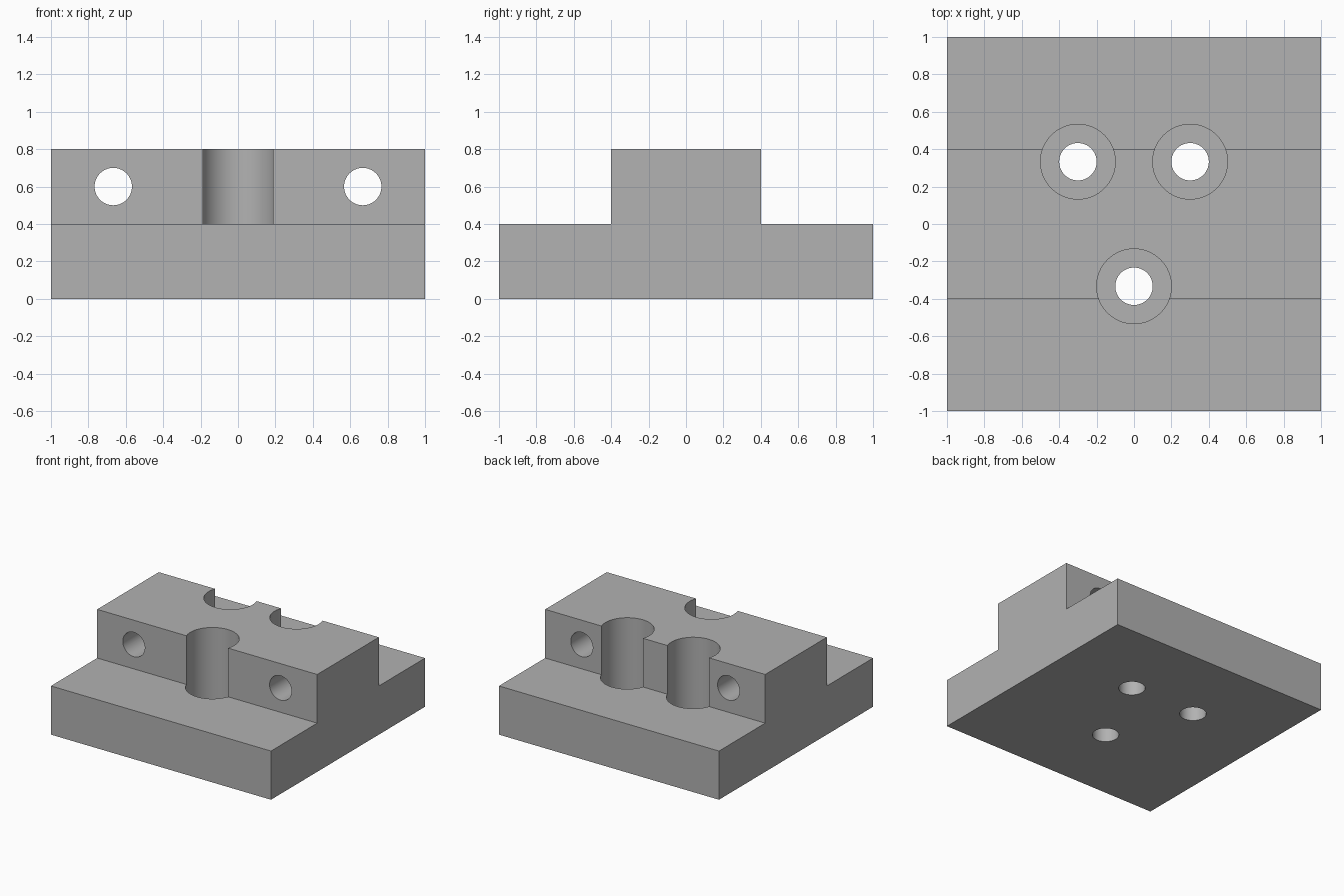
import bpy
import bmesh
from math import pi, radians
from mathutils import Matrix

if "Cube" in bpy.data.objects:
    bpy.data.objects.remove(bpy.data.objects["Cube"], do_unlink=True)

grey = bpy.data.materials.new("plain grey")
grey.use_nodes = True
colour = (0.445, 0.445, 0.445, 1)
grey.diffuse_color = colour
grey.node_tree.nodes["Principled BSDF"].inputs["Base Color"].default_value = colour


def add_object(name, bm):
    bmesh.ops.recalc_face_normals(bm, faces=bm.faces)
    mesh = bpy.data.meshes.new(name)
    bm.to_mesh(mesh)
    bm.free()
    mesh.materials.append(grey)
    obj = bpy.data.objects.new(name, mesh)
    bpy.context.collection.objects.link(obj)
    return obj


def drill(block, radius, depth, centre, tilt=0):
    """Cut a round hole, upright or tilted about x."""
    bm = bmesh.new()
    place = Matrix.Translation(centre) @ Matrix.Rotation(tilt, 4, 'X')
    bmesh.ops.create_cone(bm, cap_ends=True, segments=64, radius1=radius,
                          radius2=radius, depth=depth, matrix=place)
    cutter = add_object("hole_cutter", bm)
    cutter.hide_render = True
    mod = block.modifiers.new("hole", 'BOOLEAN')
    mod.operation = 'DIFFERENCE'
    mod.solver = 'EXACT'
    mod.object = cutter
    bpy.ops.object.modifier_apply(modifier=mod.name)
    bpy.data.objects.remove(cutter, do_unlink=True)


# Stepped block: an upside-down T profile extruded along x
profile = [(-1, 0), (1, 0), (1, 0.4), (0.4, 0.4),
           (0.4, 0.8), (-0.4, 0.8), (-0.4, 0.4), (-1, 0.4)]
bm = bmesh.new()
end = bm.faces.new([bm.verts.new((-1, y, z)) for y, z in profile])
sweep = bmesh.ops.extrude_face_region(bm, geom=[end])
bmesh.ops.translate(bm, vec=(2, 0, 0),
                    verts=[v for v in sweep["geom"] if isinstance(v, bmesh.types.BMVert)])
block = add_object("mounting_block", bm)
bpy.context.view_layer.objects.active = block
block.select_set(True)

# Counterbored bolt holes, sunk through the ridge into the base
floor = 0.2
for x, y in [(0, -0.333), (-0.3, 0.333), (0.3, 0.333)]:
    drill(block, 0.2, 1, (x, y, floor + 0.5))
    drill(block, 0.1, 1, (x, y, 0.1))

# Cross holes through the ridge, front to back
for side in (-1, 1):
    drill(block, 0.1, 1.2, (side * 0.667, 0, 0.6), pi / 2)

bpy.ops.object.shade_smooth_by_angle(angle=radians(30))
